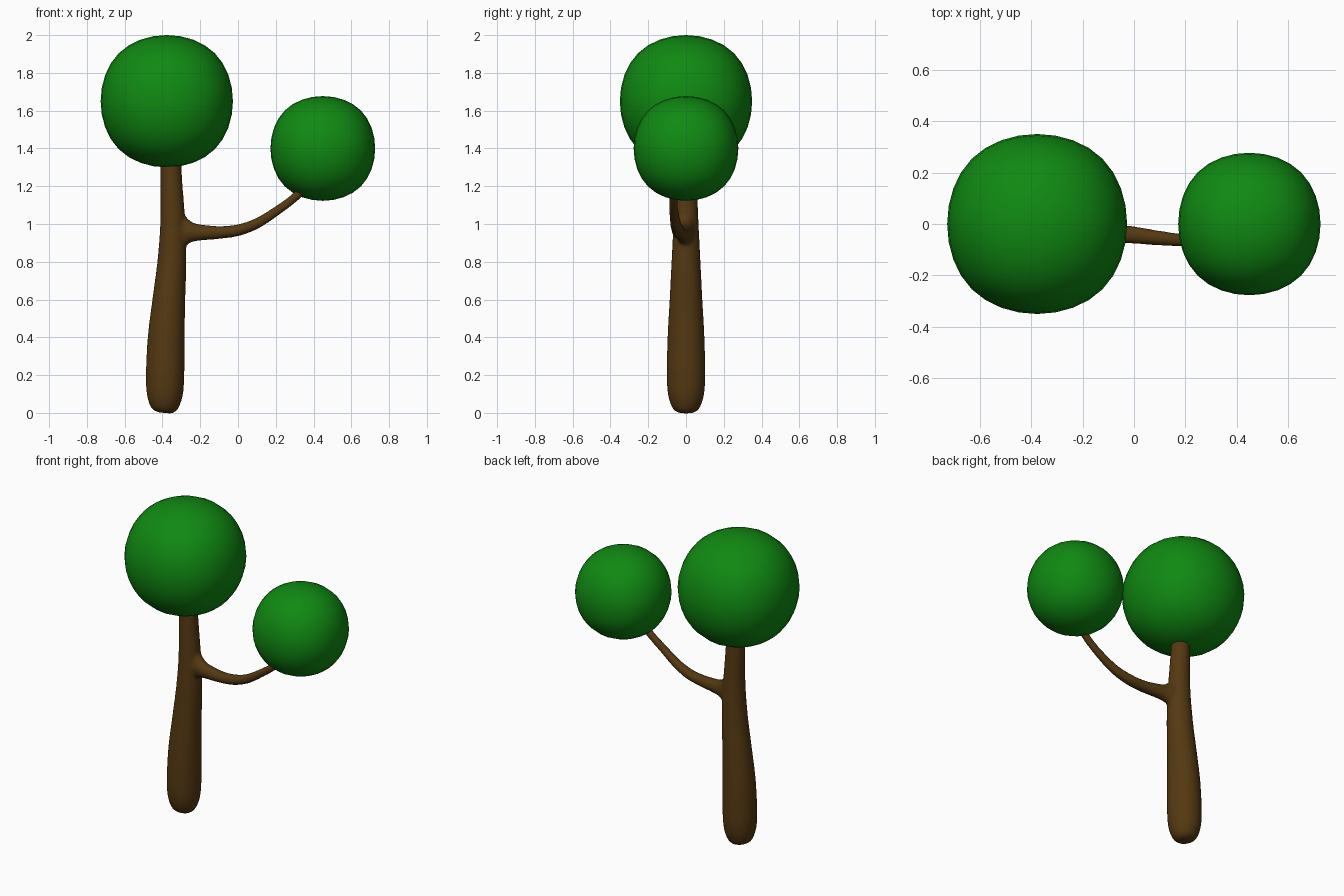
import bpy, bmesh
from math import cos, sin, tau
from mathutils import Vector

default = bpy.data.objects.get("Cube")
if default:
    bpy.data.objects.remove(default)


def material(name, colour):
    m = bpy.data.materials.new(name)
    m.use_nodes = True
    m.diffuse_color = colour
    m.node_tree.nodes["Principled BSDF"].inputs["Base Color"].default_value = colour
    return m


leaf_green = material("leaf green", (0.005, 0.25, 0.006, 1))
bark_brown = material("bark brown", (0.09, 0.04, 0.006, 1))


def finish(bm, name, mat):
    bmesh.ops.recalc_face_normals(bm, faces=bm.faces)
    mesh = bpy.data.meshes.new(name)
    bm.to_mesh(mesh)
    bm.free()
    mesh.materials.append(mat)
    mesh.shade_smooth()
    ob = bpy.data.objects.new(name, mesh)
    bpy.context.collection.objects.link(ob)
    return ob


def spline(keys, steps=5):
    """Smooth a list of key rows with a Catmull-Rom curve."""
    ks = [Vector(k) for k in keys]
    ks = [ks[0]] + ks + [ks[-1]]
    out = []
    for a, b, c, d in zip(ks, ks[1:], ks[2:], ks[3:]):
        for i in range(steps):
            t = i / steps
            out.append(b + (c - a) * (t / 2) + (a * 2 - b * 5 + c * 4 - d) * (t * t / 2)
                       + (b * 3 - a - c * 3 + d) * (t ** 3 / 2))
    return out + [ks[-1]]


def tube(bm, centres, radii, side, sides=24):
    """Sweep elliptical rings along centres; radii are (side, other)."""
    rings = []
    for i, c in enumerate(centres):
        along = (centres[min(i + 1, len(centres) - 1)] - centres[max(i - 1, 0)]).normalized()
        other = along.cross(side).normalized()
        across = other.cross(along)
        ru, rv = radii[i]
        rings.append([bm.verts.new(c + across * ru * cos(tau * k / sides)
                                   + other * rv * sin(tau * k / sides)) for k in range(sides)])
    for low, high in zip(rings, rings[1:]):
        for k in range(sides):
            n = (k + 1) % sides
            bm.faces.new((low[k], low[n], high[n], high[k]))
    bm.faces.new(rings[0])
    bm.faces.new(rings[-1])


# Trunk and branch, fused into one smooth skin
bm = bmesh.new()
trunk = spline([(-.39, 0, .035), (-.389, .012, .06), (-.388, .04, .079), (-.387, .1, .096),
                (-.386, .2, .102), (-.38, .4, .098), (-.366, .6, .087), (-.35, .8, .077),
                (-.345, 1, .067), (-.352, 1.2, .059), (-.358, 1.4, .053)])
tube(bm, [Vector((x, 0, z)) for x, z, r in trunk], [(r, r) for x, z, r in trunk], Vector((0, 1, 0)))

# Branch keys: x, y, z, half width, half height (flared at the trunk)
branch = spline([(-.31, 0, .96, .045, .125), (-.275, -.007, .958, .045, .075),
                 (-.24, -.014, .956, .042, .052), (-.2, -.02, .955, .04, .043),
                 (-.1, -.034, .955, .037, .034), (0, -.043, .967, .034, .031),
                 (.1, -.055, 1.003, .029, .028), (.2, -.064, 1.066, .025, .025),
                 (.3, -.065, 1.14, .023, .023), (.38, -.055, 1.22, .023, .023)])
tube(bm, [Vector(p[:3]) for p in branch], [(p[3], p[4]) for p in branch], Vector((0, 1, 0)))
wood = finish(bm, "trunk_and_branch", bark_brown)
fuse = wood.modifiers.new("fuse", 'REMESH')
fuse.mode = 'VOXEL'
fuse.voxel_size = 0.01
fuse.use_smooth_shade = True
soften = wood.modifiers.new("soften", 'SMOOTH')
soften.factor = 0.5
soften.iterations = 5

# Round leaf crowns, made as subdivided cubes
for name, centre, radius in (("large_crown", (-.377, 0, 1.65), .35),
                             ("small_crown", (.449, 0, 1.4), .277)):
    bm = bmesh.new()
    bmesh.ops.create_cube(bm, size=2)
    crown = finish(bm, name, leaf_green)
    crown.location = centre
    crown.scale = [radius / .839] * 3
    round_off = crown.modifiers.new("round", 'SUBSURF')
    round_off.levels = round_off.render_levels = 3
